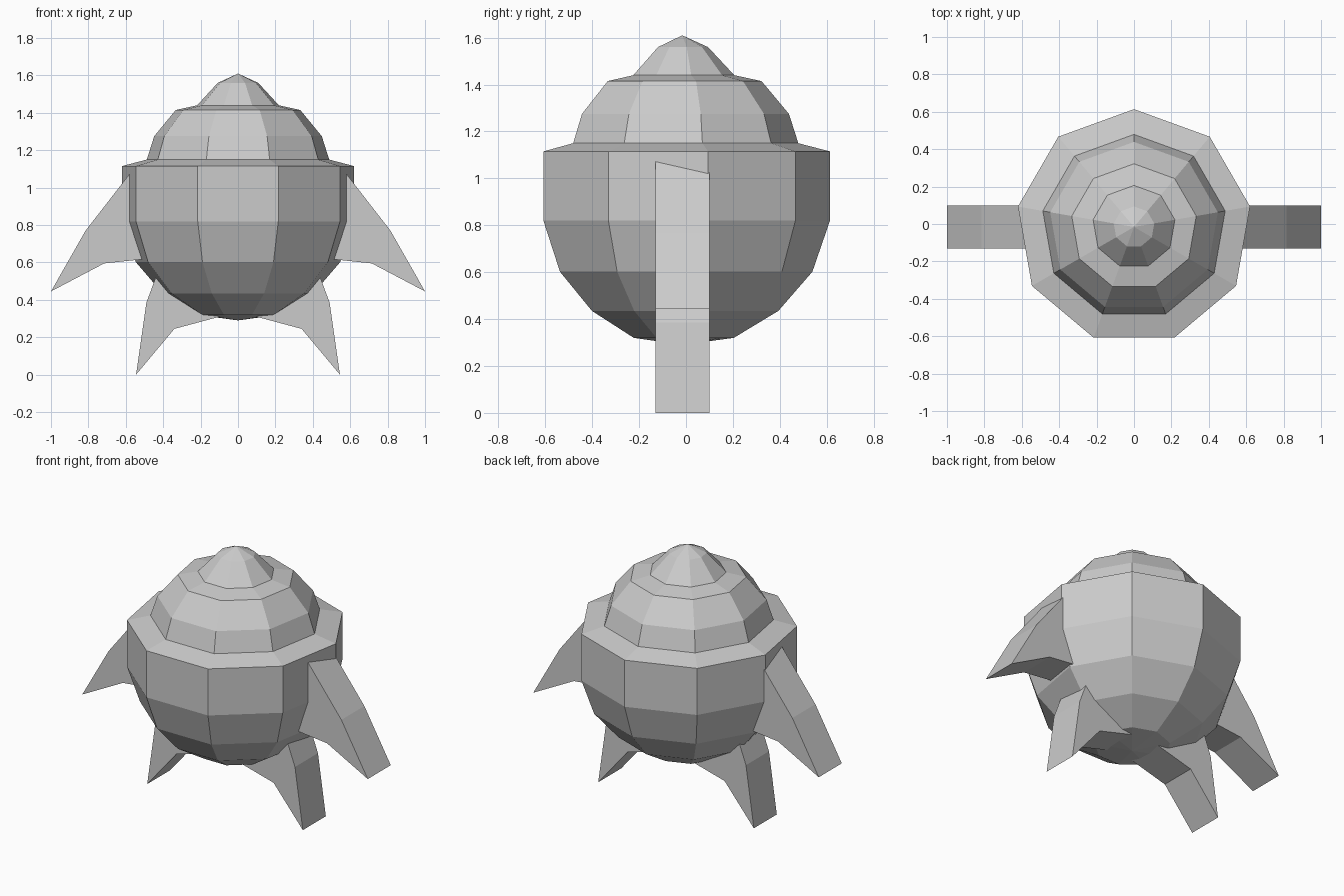
import bpy, bmesh
from math import sin, cos, pi

if "Cube" in bpy.data.objects:
    bpy.data.objects.remove(bpy.data.objects["Cube"])

CY = -0.016      # y of the body axis
SIDES = 9


def finish(name, bm):
    bmesh.ops.recalc_face_normals(bm, faces=bm.faces)
    me = bpy.data.meshes.new(name)
    bm.to_mesh(me)
    bm.free()
    ob = bpy.data.objects.new(name, me)
    bpy.context.collection.objects.link(ob)
    return ob


def lathe(name, profile):
    """Faceted solid of revolution; radius 0 makes a pole."""
    bm = bmesh.new()
    rings = []
    for r, z in profile:
        if r == 0:
            rings.append([bm.verts.new((0, CY, z))] * SIDES)
        else:
            angles = [pi / 2 + 2 * pi * i / SIDES for i in range(SIDES)]
            rings.append([bm.verts.new((r * cos(a), CY + r * sin(a), z)) for a in angles])
    for lo, hi in zip(rings, rings[1:]):
        for i in range(SIDES):
            j = (i + 1) % SIDES
            bm.faces.new(list(dict.fromkeys((lo[i], lo[j], hi[j], hi[i]))))
    return finish(name, bm)


def fin(name, outline, side):
    """Extrude an x-z outline along y."""
    bm = bmesh.new()
    face = bm.faces.new([bm.verts.new((side * x, -0.13, z)) for x, z in outline])
    ext = bmesh.ops.extrude_face_region(bm, geom=[face])
    moved = [v for v in ext["geom"] if isinstance(v, bmesh.types.BMVert)]
    bmesh.ops.translate(bm, verts=moved, vec=(0, 0.23, 0))
    return finish(name, bm)


# Round body with stepped dome and pointed cap
lathe("body", [(0, 0.29), (0.22, 0.32), (0.41, 0.435), (0.555, 0.602), (0.63, 0.82),
               (0.63, 1.115), (0.495, 1.15), (0.455, 1.275), (0.338, 1.415),
               (0.222, 1.44), (0.11, 1.56), (0, 1.61)])

# Curved side fins and landing legs, rooted inside the body
upper = [(0.555, 1.105), (0.59, 1.06), (0.815, 0.77), (1.0, 0.445), (0.715, 0.595), (0.48, 0.62)]
lower = [(0.41, 0.59), (0.44, 0.52), (0.49, 0.385), (0.545, 0.0), (0.34, 0.245), (0.06, 0.32)]
for side, label in ((-1, "left"), (1, "right")):
    fin(label + "_side_fin", upper, side)
    fin(label + "_landing_leg", lower, side)
